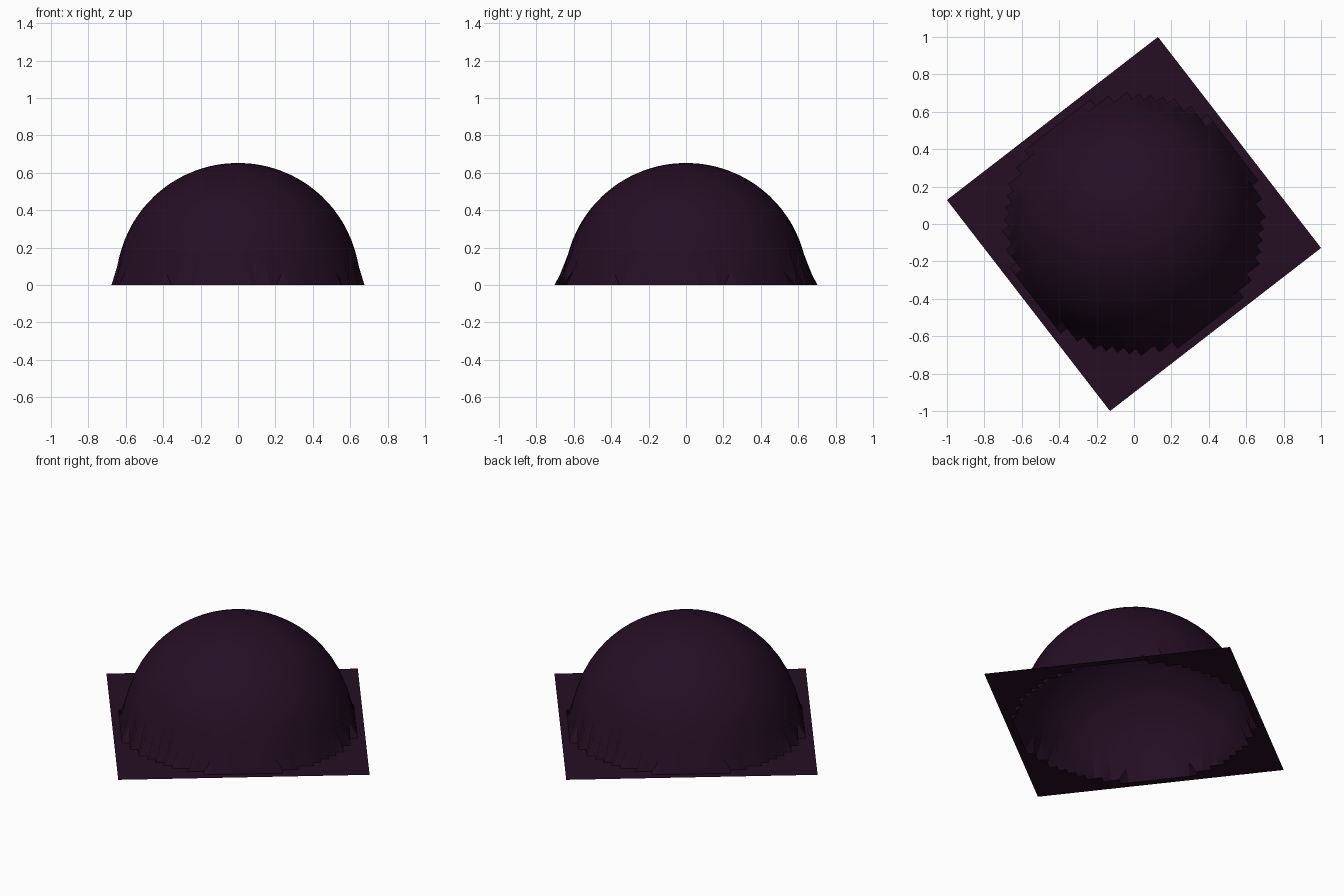
import bpy, math

if "Cube" in bpy.data.objects:
    bpy.data.objects.remove(bpy.data.objects["Cube"])

HALF = 0.713                 # half side of the square sheet
CELLS = 32
RADIUS = 0.653               # dome radius
TURN = math.radians(37.7)    # sheet is turned about z

# Square sheet draped over a half ball: a thin grid lifted inside the circle
bpy.ops.mesh.primitive_grid_add(x_subdivisions=CELLS, y_subdivisions=CELLS,
                                size=2 * HALF, location=(0, 0, 0))
sheet = bpy.context.object
sheet.name = "domed_sheet"
for v in sheet.data.vertices:
    h2 = RADIUS ** 2 - v.co.x ** 2 - v.co.y ** 2
    v.co.z = math.sqrt(h2) if h2 > 0 else 0.0
sheet.rotation_euler.z = TURN
bpy.ops.object.transform_apply(location=False, rotation=True, scale=False)

# Smooth dome, crisp torn rim
bpy.ops.object.shade_smooth_by_angle(angle=math.radians(30))

# One dark purple
mat = bpy.data.materials.new("dark purple")
mat.diffuse_color = (0.018, 0.0045, 0.0175, 1)
mat.use_nodes = True
mat.node_tree.nodes["Principled BSDF"].inputs["Base Color"].default_value = mat.diffuse_color
sheet.data.materials.append(mat)
